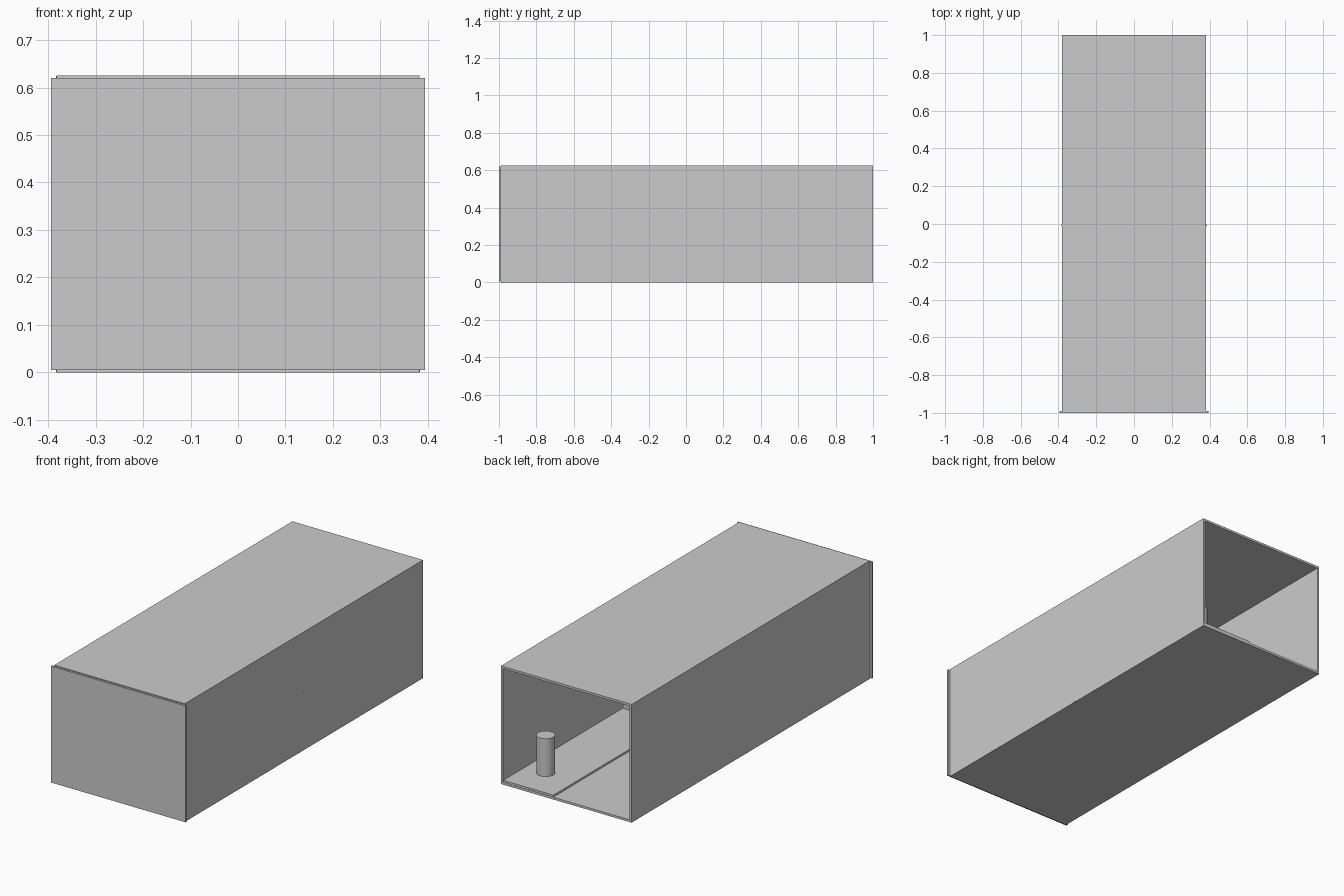
import bpy
import bmesh

if "Cube" in bpy.data.objects:
    bpy.data.objects.remove(bpy.data.objects["Cube"])

W, H = 0.382, 0.625      # half width and height of the shell
T = 0.012                # panel thickness


def box(name, x, y, z):
    """Axis-aligned box from (min, max) pairs."""
    bm = bmesh.new()
    bmesh.ops.create_cube(bm, size=1)
    for v in bm.verts:
        for i, (lo, hi) in enumerate((x, y, z)):
            v.co[i] = lo if v.co[i] < 0 else hi
    mesh = bpy.data.meshes.new(name)
    bm.to_mesh(mesh)
    bm.free()
    obj = bpy.data.objects.new(name, mesh)
    bpy.context.collection.objects.link(obj)
    return obj


# Long shell, open at the back
SHELL_Y = (-0.99, 1.0)
box("floor", (-W, W), SHELL_Y, (0, T))
box("roof", (-W, W), SHELL_Y, (H - T, H))
for side, s in (("left", -1), ("right", 1)):
    xs = tuple(sorted((s * W, s * (W - T))))
    box(side + "_wall", xs, SHELL_Y, (T, H - T))

# Slightly wider, slightly shorter closing panel at the front
box("front_panel", (-0.394, 0.394), (-1.0, -0.99), (0.005, 0.62))

# Cross partition: full height on the left, half height on the right
box("tall_partition", (-W - 0.001, 0.077), (-0.012, 0.0), (0.001, H - 0.001))
box("low_partition", (0.077, W + 0.001), (-0.012, 0.0), (0.001, 0.315))

# Thin raised deck along the right side of the floor
box("raised_deck", (0.077, W - T), (0.0, 0.998), (T, 0.022))

# Round post standing on the deck
bpy.ops.mesh.primitive_cylinder_add(vertices=32, radius=0.045, depth=0.2,
                                    location=(0.253, 0.81, 0.122))
post = bpy.context.object
post.name = "round_post"
bpy.ops.object.shade_smooth_by_angle()
